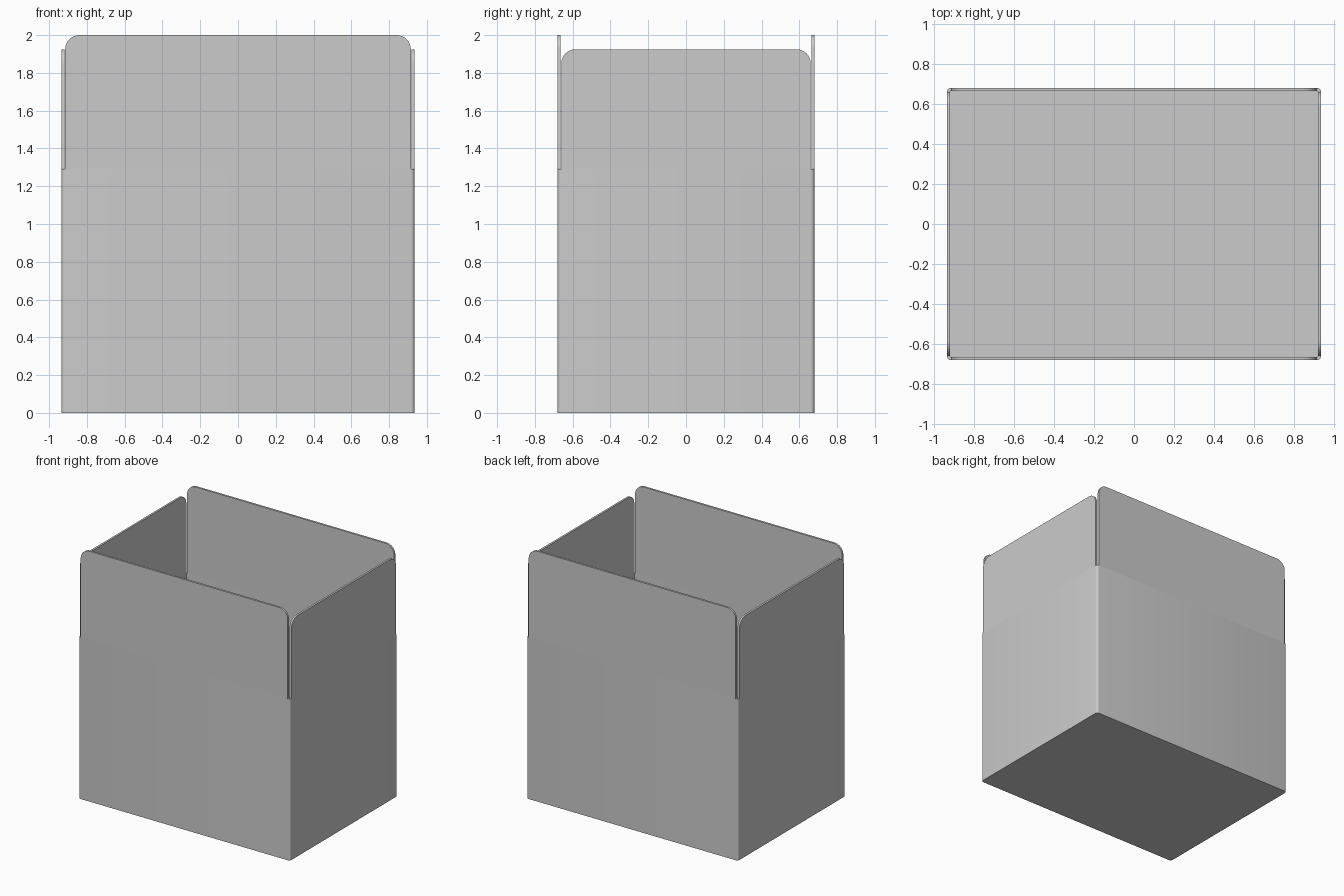
import bpy, bmesh, math
from mathutils import Vector

old = bpy.data.objects.get("Cube")
if old:
    bpy.data.objects.remove(old, do_unlink=True)

HX, HY = 0.935, 0.68      # outer half sizes
T = 0.016                 # sheet thickness
SLIT = 1.29               # height where the corner slits begin
R = 0.02                  # vertical corner rounding

grey = bpy.data.materials.new("light grey")
grey.use_nodes = True
grey.diffuse_color = (0.6, 0.6, 0.6, 1)
grey.node_tree.nodes["Principled BSDF"].inputs["Base Color"].default_value = (0.6, 0.6, 0.6, 1)


def finish(bm, name):
    bmesh.ops.recalc_face_normals(bm, faces=bm.faces)
    mesh = bpy.data.meshes.new(name)
    bm.to_mesh(mesh)
    bm.free()
    mesh.materials.append(grey)
    obj = bpy.data.objects.new(name, mesh)
    bpy.context.collection.objects.link(obj)
    bpy.ops.object.select_all(action='DESELECT')
    obj.select_set(True)
    bpy.context.view_layer.objects.active = obj
    bpy.ops.object.shade_smooth_by_angle(angle=math.radians(35))
    return obj


def rounded_rect(hx, hy, r, steps=5):
    pts = []
    for k, (sx, sy) in enumerate([(1, 1), (-1, 1), (-1, -1), (1, -1)]):
        for i in range(steps + 1):
            a = math.pi / 2 * (k + i / steps)
            pts.append((sx * (hx - r) + r * math.cos(a), sy * (hy - r) + r * math.sin(a)))
    return pts


# Lower tub: closed bottom, outer wall, rim, inner wall and floor
bm = bmesh.new()
outer, inner = rounded_rect(HX, HY, R), rounded_rect(HX - T, HY - T, R - T)
rings = [[bm.verts.new((x, y, z)) for x, y in ring]
         for ring, z in ((outer, 0), (outer, SLIT), (inner, SLIT), (inner, T))]
n = len(outer)
for a, b in zip(rings, rings[1:]):
    for i in range(n):
        bm.faces.new((a[i], a[(i + 1) % n], b[(i + 1) % n], b[i]))
bm.faces.new(rings[0])
bm.faces.new(rings[-1])
finish(bm, "tub")


# Upper panels: flat sheets with rounded top corners, standing on the tub rim
def panel(name, half, top, r, direction):
    out = Vector(direction)
    along = Vector((-out.y, out.x, 0))
    dist = HX if out.x else HY
    prof = [(-half, SLIT), (half, SLIT)]
    for sign in (1, -1):
        for i in range(9):
            a = math.pi / 2 * (i / 8 if sign > 0 else 1 - i / 8)
            prof.append((sign * (half - r + r * math.cos(a)), top - r + r * math.sin(a)))
    bm = bmesh.new()
    face = bm.faces.new([bm.verts.new(out * dist + along * s + Vector((0, 0, z))) for s, z in prof])
    ext = bmesh.ops.extrude_face_region(bm, geom=[face], use_keep_orig=True)
    bmesh.ops.translate(bm, vec=-out * T, verts=[v for v in ext["geom"] if isinstance(v, bmesh.types.BMVert)])
    finish(bm, name)


for name, s in (("front", -1), ("back", 1)):
    panel(name + "_panel", 0.915, 2.0, 0.075, (0, s, 0))
for name, s in (("right", -1), ("left", 1)):
    panel(name + "_panel", 0.66, 1.925, 0.075, (s, 0, 0))
